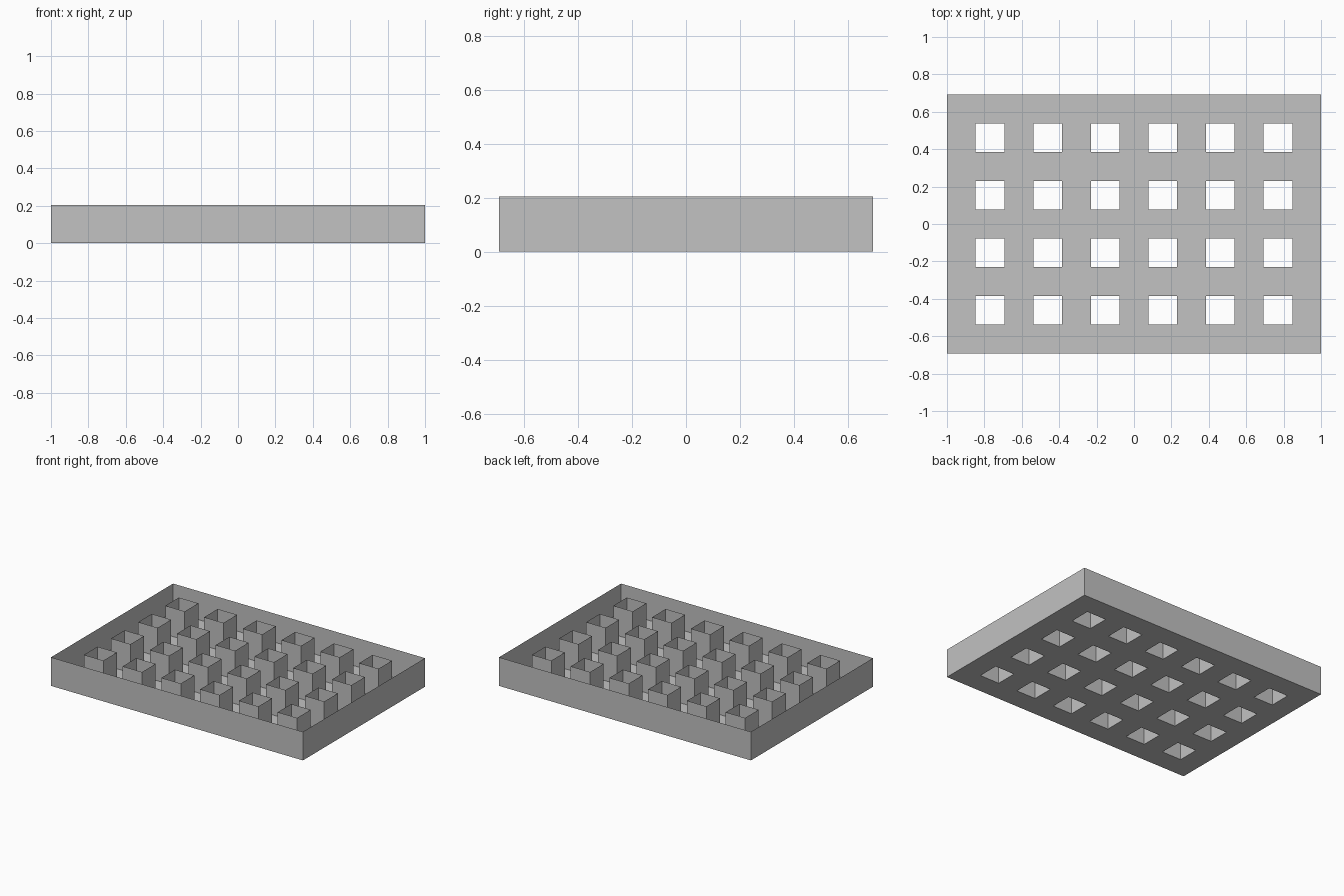
import bpy, bmesh

if "Cube" in bpy.data.objects:
    bpy.data.objects.remove(bpy.data.objects["Cube"])

CELL = 2 / 13          # width of one square hole and of the gap between holes
COLS, ROWS = 13, 9     # tray size in cells
HEIGHT = 0.205

grey = bpy.data.materials.new("light_grey")
grey.diffuse_color = (0.54, 0.54, 0.54, 1)
grey.use_nodes = True
grey.node_tree.nodes["Principled BSDF"].inputs["Base Color"].default_value = grey.diffuse_color


def finish(bm, name):
    mesh = bpy.data.meshes.new(name)
    bm.to_mesh(mesh)
    bm.free()
    mesh.materials.append(grey)
    obj = bpy.data.objects.new(name, mesh)
    bpy.context.collection.objects.link(obj)
    return obj


def raise_edges(bm, edges):
    """Pull thin upright walls out of floor edges."""
    new = bmesh.ops.extrude_edge_only(bm, edges=edges)["geom"]
    verts = [g for g in new if isinstance(g, bmesh.types.BMVert)]
    bmesh.ops.translate(bm, verts=verts, vec=(0, 0, HEIGHT))


def cell_of(point):
    return int(point.x / CELL + COLS / 2), int(point.y / CELL + ROWS / 2)


# Tray: thin floor with square holes and an upright outer rim
bm = bmesh.new()
bmesh.ops.create_grid(bm, x_segments=COLS, y_segments=ROWS, size=0.5)
bmesh.ops.scale(bm, verts=bm.verts, vec=(COLS * CELL, ROWS * CELL, 1))
rim = [e for e in bm.edges if e.is_boundary]
holes = [f for f in bm.faces
         if all(i % 2 for i in cell_of(f.calc_center_median()))]
centres = [f.calc_center_median() for f in holes]
bmesh.ops.reverse_faces(bm, faces=bm.faces)   # floor faces down
raise_edges(bm, rim)
bmesh.ops.delete(bm, geom=holes, context='FACES')
finish(bm, "tray")

# Sockets: open square tubes rising from each hole
for n, centre in enumerate(centres, 1):
    bm = bmesh.new()
    bmesh.ops.create_grid(bm, x_segments=1, y_segments=1, size=CELL / 2)
    base = bm.faces[:]
    raise_edges(bm, bm.edges[:])
    bmesh.ops.delete(bm, geom=base, context='FACES_ONLY')
    bmesh.ops.recalc_face_normals(bm, faces=bm.faces)
    finish(bm, f"socket_{n:02d}").location = centre
